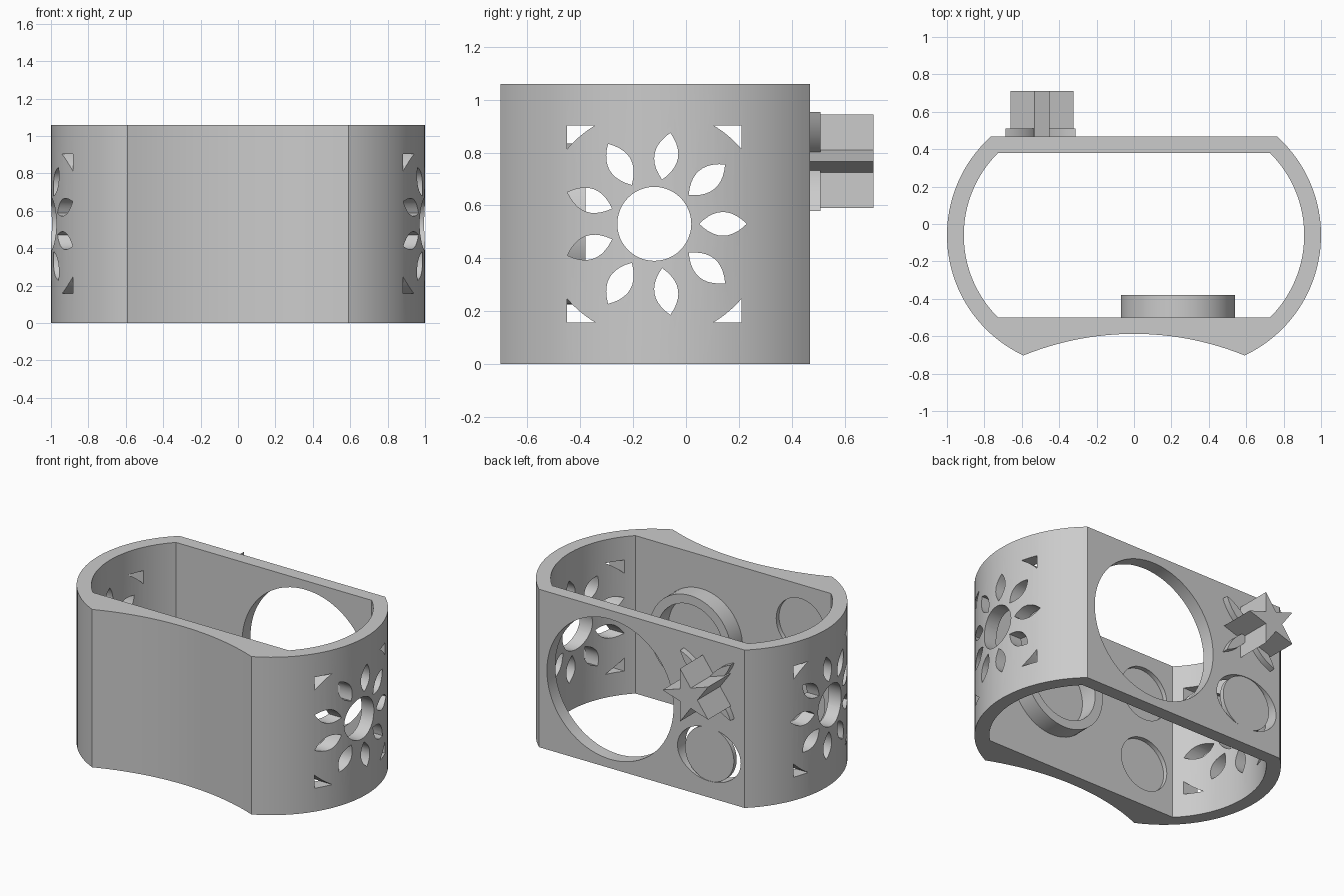
import bpy, bmesh, math
from math import sin, cos, pi, radians
from mathutils import Vector

old = bpy.data.objects.get("Cube")
if old:
    bpy.data.objects.remove(old, do_unlink=True)

grey = bpy.data.materials.new("plain_grey")
grey.use_nodes = True
grey.diffuse_color = (0.6, 0.6, 0.6, 1)
grey.node_tree.nodes["Principled BSDF"].inputs["Base Color"].default_value = (0.6, 0.6, 0.6, 1)

HEIGHT = 1.06
MID = HEIGHT / 2
PLACE = {"x": lambda u, v, d: (d, u, v),
         "y": lambda u, v, d: (u, d, v),
         "z": lambda u, v, d: (u, v, d)}


def prisms(name, outlines, axis, lo, hi):
    """One object made of outlines extruded along an axis."""
    bm = bmesh.new()
    for outline in outlines:
        a = [bm.verts.new(PLACE[axis](u, v, lo)) for u, v in outline]
        b = [bm.verts.new(PLACE[axis](u, v, hi)) for u, v in outline]
        bm.faces.new(a)
        bm.faces.new(b[::-1])
        for i in range(len(a)):
            j = (i + 1) % len(a)
            bm.faces.new((a[j], a[i], b[i], b[j]))
    bmesh.ops.recalc_face_normals(bm, faces=bm.faces)
    mesh = bpy.data.meshes.new(name)
    bm.to_mesh(mesh)
    bm.free()
    mesh.materials.append(grey)
    ob = bpy.data.objects.new(name, mesh)
    bpy.context.collection.objects.link(ob)
    return ob


def arc(cx, cy, rx, ry, start, end, n):
    return [(cx + rx * cos(start + (end - start) * i / n),
             cy + ry * sin(start + (end - start) * i / n)) for i in range(n + 1)]


def ellipse(cx, cy, rx, ry, n=64):
    return arc(cx, cy, rx, ry, 0, 2 * pi, n)[:-1]


def lens(cx, cy, r0, r1, half, angle, n=10):
    """Pointed petal lying along a ray from the centre."""
    ts = [i / n for i in range(n + 1)]
    side = [(r0 + (r1 - r0) * t, half * 4 * t * (1 - t)) for t in ts]
    pts = side + [(r, -w) for r, w in side[-2:0:-1]]
    return [(cx + r * cos(angle) - w * sin(angle),
             cy + r * sin(angle) + w * cos(angle)) for r, w in pts]


def select(ob):
    bpy.ops.object.select_all(action='DESELECT')
    ob.select_set(True)
    bpy.context.view_layer.objects.active = ob


def cut(ob, cutter):
    mod = ob.modifiers.new("cut", 'BOOLEAN')
    mod.operation = 'DIFFERENCE'
    mod.solver = 'EXACT'
    mod.object = cutter
    select(ob)
    bpy.ops.object.modifier_apply(modifier=mod.name)
    bpy.data.objects.remove(cutter, do_unlink=True)


def smooth(ob):
    select(ob)
    bpy.ops.object.shade_smooth_by_angle(angle=radians(25))


def mirrored(half):
    return half + [(-x, y) for x, y in half[::-1]]


# Shell: round ends, flat back, hollowed front
CX, CY, R_OUT, R_IN = 0.29, -0.06, 0.71, 0.62
a0, a1 = math.atan2(-0.64, 0.30), math.atan2(0.53, 0.475)
ends = mirrored(arc(CX, CY, R_OUT, R_OUT, a0, a1, 36))
R_FRONT = 1.57
sweep = math.asin(ends[0][0] / R_FRONT)
dip = arc(0, ends[0][1] - R_FRONT * cos(sweep), R_FRONT, R_FRONT,
          pi / 2 + sweep, pi / 2 - sweep, 24)[1:-1]
shell = prisms("shell", [ends + dip], "z", 0, HEIGHT)
b = math.asin(0.44 / R_IN)
cavity = mirrored(arc(CX, CY, R_IN, R_IN, -b, b, 32))
cut(shell, prisms("cavity_cutter", [cavity], "z", -0.1, HEIGHT + 0.1))

# Flower and corner cut-outs through both round ends
FY = -0.12
flower = [ellipse(FY, MID, 0.14, 0.14, 48)]
flower += [lens(FY, MID, 0.17, 0.35, 0.045, k * 2 * pi / 9) for k in range(9)]
HALF_Y, HALF_Z, R_CORNER = 0.33, 0.373, 0.435
c0 = math.acos(HALF_Y / R_CORNER)
c1 = math.asin(HALF_Z / R_CORNER)
corner = arc(0, 0, R_CORNER, R_CORNER, c0, c1, 8) + [(HALF_Y, HALF_Z)]
for sy in (-1, 1):
    for sz in (-1, 1):
        flower.append([(FY + sy * u, MID + sz * v) for u, v in corner])
cut(shell, prisms("flower_cutter", flower, "x", -1.3, 1.3))

# Large round and small oval openings in the back wall
EYE_X, SIDE_X, LOW_Z, HIGH_Z = 0.235, -0.50, 0.29, 0.785
cut(shell, prisms("back_cutter", [ellipse(EYE_X, MID, 0.47, 0.47, 80),
                                  ellipse(SIDE_X, LOW_Z, 0.235, 0.18)], "y", 0.3, 0.6))

# Shallow round pockets inside the front wall
cut(shell, prisms("pocket_cutter", [ellipse(SIDE_X, z, 0.18, 0.18)
                                    for z in (LOW_Z, HIGH_Z)], "y", -0.53, -0.4))
smooth(shell)

# Raised ring inside the front wall
ring = prisms("inner_ring", [ellipse(EYE_X, MID, 0.305, 0.305)], "y", -0.505, -0.38)
cut(ring, prisms("ring_cutter", [ellipse(EYE_X, MID, 0.245, 0.245)], "y", -0.6, -0.3))
smooth(ring)

# Thin round plug in the oval opening
smooth(prisms("plug", [ellipse(SIDE_X, LOW_Z, 0.181, 0.181)], "y", 0.435, 0.465))

# Star knob standing on four crossed blades
STAR_X, STAR_Z = -0.51, 0.767
star = []
for k in range(10):
    r = 0.187 if k % 2 == 0 else 0.0715
    star.append((STAR_X + r * cos(k * pi / 5), STAR_Z + r * sin(k * pi / 5)))
prisms("star_knob", [star], "y", 0.455, 0.71)
for k in range(4):
    blade = lens(-0.50, STAR_Z, 0, 0.265, 0.03, pi / 4 + k * pi / 2)
    smooth(prisms("star_blade_%d" % (k + 1), [blade], "y", 0.455, 0.51))
